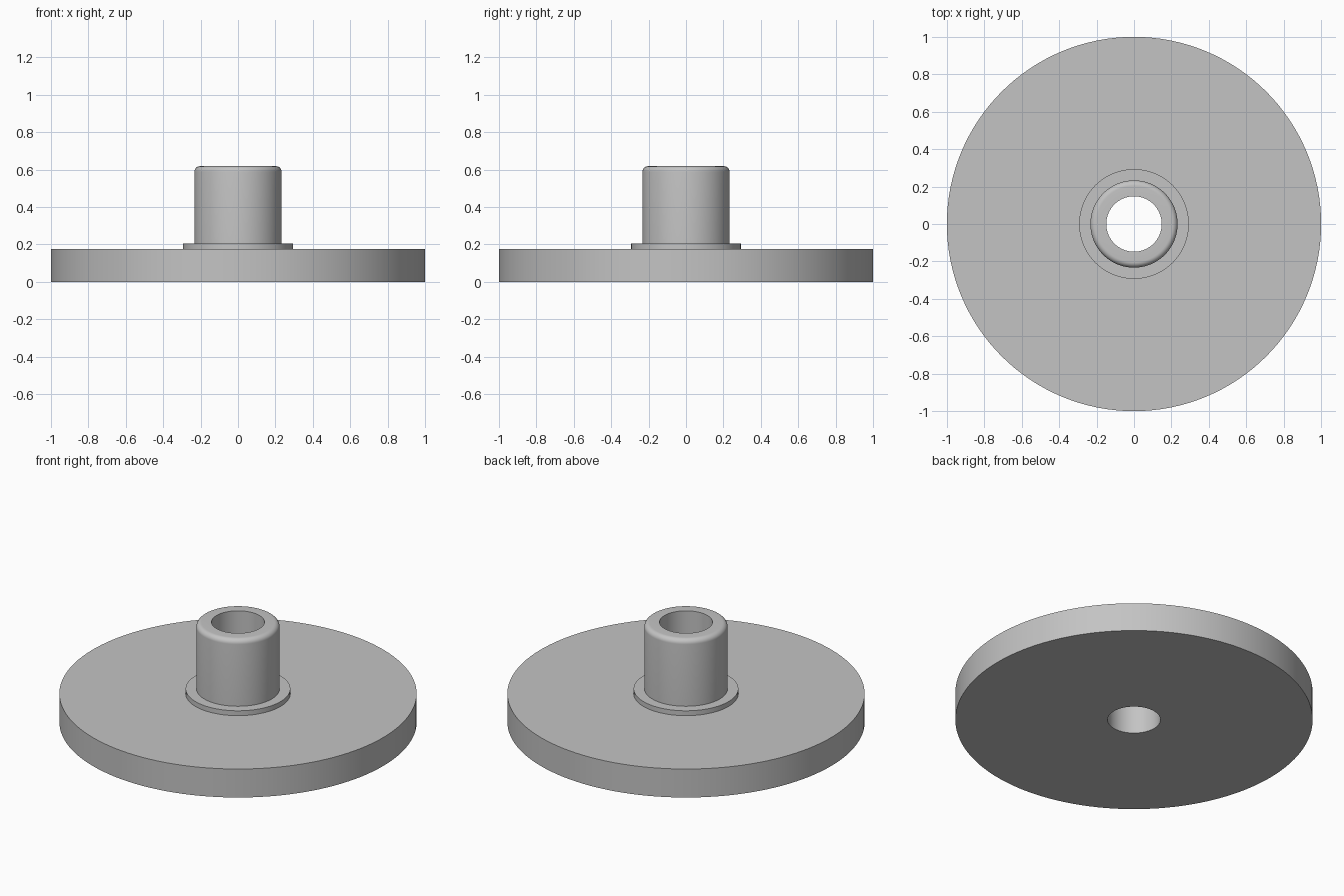
import bpy, bmesh
from math import cos, sin, pi

cube = bpy.data.objects.get("Cube")
if cube:
    bpy.data.objects.remove(cube)

SEGMENTS = 128
BORE, HUB, COLLAR, DISC = 0.148, 0.233, 0.293, 1.0        # radii
DISC_TOP, COLLAR_TOP, HUB_TOP = 0.176, 0.206, 0.618       # heights
FILLET, STEPS = 0.03, 8

# Plain grey metal
grey = bpy.data.materials.new("grey_metal")
grey.use_nodes = True
colour = (0.55, 0.55, 0.55, 1)
grey.diffuse_color = colour
grey.node_tree.nodes["Principled BSDF"].inputs["Base Color"].default_value = colour


def lathe(name, profile, material):
    """Revolve a closed (radius, height) profile around z."""
    bm = bmesh.new()
    rings = []
    for i in range(SEGMENTS):
        a = 2 * pi * i / SEGMENTS
        rings.append([bm.verts.new((r * cos(a), r * sin(a), z)) for r, z in profile])
    n = len(profile)
    for i, ring in enumerate(rings):
        after = rings[(i + 1) % SEGMENTS]
        for j in range(n):
            k = (j + 1) % n
            bm.faces.new((ring[j], after[j], after[k], ring[k]))
    bmesh.ops.recalc_face_normals(bm, faces=bm.faces)
    mesh = bpy.data.meshes.new(name)
    bm.to_mesh(mesh)
    bm.free()
    mesh.materials.append(material)
    obj = bpy.data.objects.new(name, mesh)
    bpy.context.collection.objects.link(obj)
    return obj


# Rounded outer rim at the top of the hub
rim = [(HUB - FILLET + FILLET * cos(t), HUB_TOP - FILLET + FILLET * sin(t))
       for t in (pi / 2 * s / STEPS for s in range(STEPS + 1))]

# Disc, collar step and bored hub as one turned solid
profile = [(BORE, 0), (DISC, 0), (DISC, DISC_TOP), (COLLAR, DISC_TOP),
           (COLLAR, COLLAR_TOP), (HUB, COLLAR_TOP), *rim, (BORE, HUB_TOP)]
body = lathe("flanged_hub", profile, grey)

bpy.ops.object.select_all(action='DESELECT')
body.select_set(True)
bpy.context.view_layer.objects.active = body
bpy.ops.object.shade_smooth_by_angle(angle=pi / 6)
